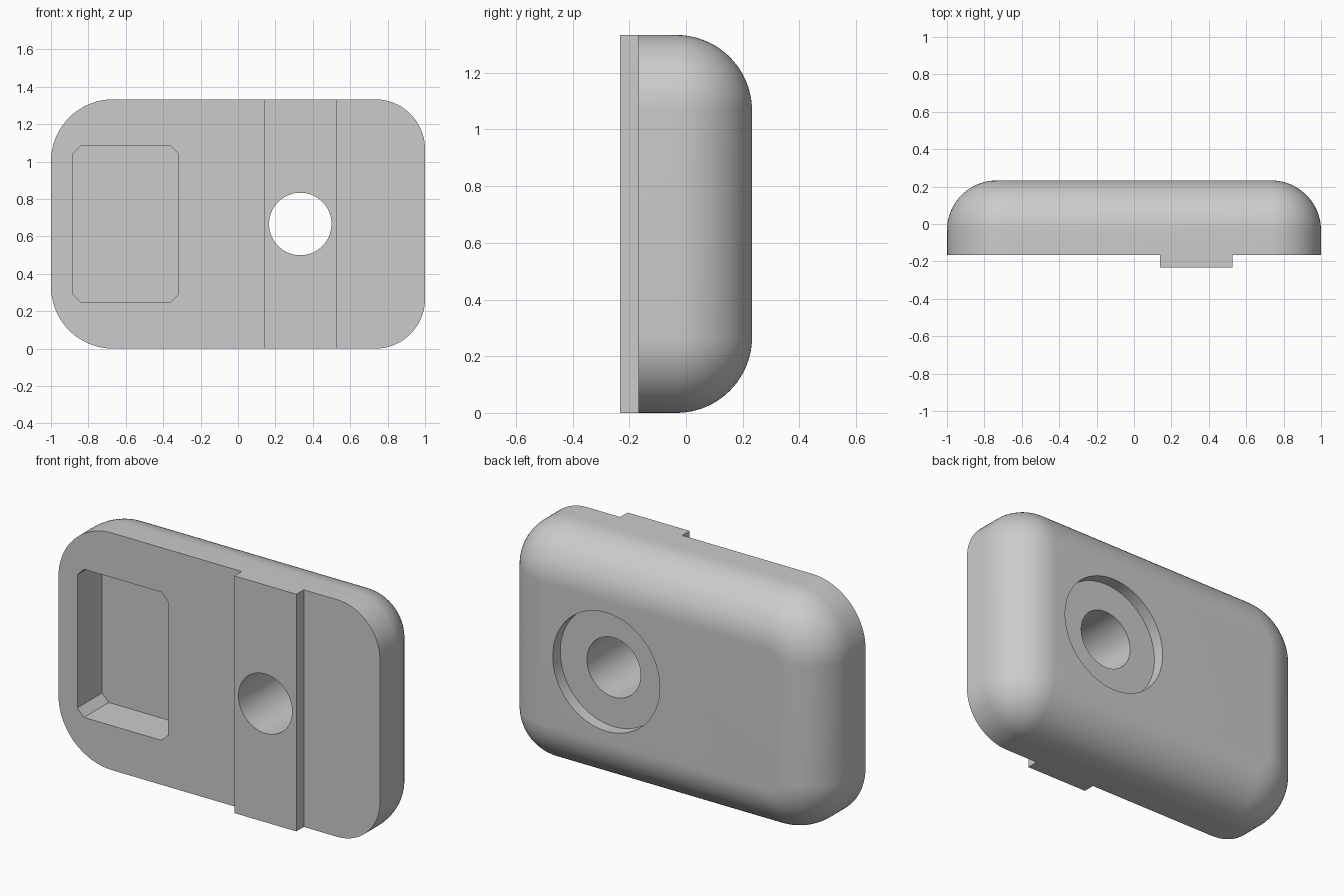
import bpy, bmesh, math
from mathutils import Vector

if "Cube" in bpy.data.objects:
    bpy.data.objects.remove(bpy.data.objects["Cube"])

HEIGHT, MID = 4 / 3, 2 / 3
FRONT, BACK, RAIL_FRONT = -0.167, 0.233, -0.233
FILLET = 0.267
R_RIGHT, R_LEFT = 0.267, 0.333
HOLE_X = 0.333

grey = bpy.data.materials.new("light_grey")
grey.use_nodes = True
colour = (0.6, 0.6, 0.6, 1)
grey.diffuse_color = colour
grey.node_tree.nodes["Principled BSDF"].inputs["Base Color"].default_value = colour


def finish(bm, name):
    bmesh.ops.recalc_face_normals(bm, faces=bm.faces)
    mesh = bpy.data.meshes.new(name)
    bm.to_mesh(mesh)
    bm.free()
    mesh.materials.append(grey)
    obj = bpy.data.objects.new(name, mesh)
    bpy.context.collection.objects.link(obj)
    return obj


def loft(name, rings):
    """Skin matching closed rings and cap both ends."""
    bm = bmesh.new()
    rows = [[bm.verts.new(p) for p in ring] for ring in rings]
    n = len(rows[0])
    for a, b in zip(rows, rows[1:]):
        for i in range(n):
            j = (i + 1) % n
            bm.faces.new((a[i], a[j], b[j], b[i]))
    bm.faces.new(rows[0])
    bm.faces.new(rows[-1])
    bmesh.ops.remove_doubles(bm, verts=bm.verts, dist=1e-5)
    return finish(bm, name)


def prism(name, outline, y0, y1):
    return loft(name, [[(x, y, z) for x, z in outline] for y in (y0, y1)])


def box_outline(x0, x1, z0, z1, c=0.0):
    """Rectangle, with chamfered corners when c is set."""
    if not c:
        return [(x0, z0), (x1, z0), (x1, z1), (x0, z1)]
    return [(x0 + c, z0), (x1 - c, z0), (x1, z0 + c), (x1, z1 - c),
            (x1 - c, z1), (x0 + c, z1), (x0, z1 - c), (x0, z0 + c)]


def circle(x, z, r, n=72):
    return [(x + r * math.cos(math.tau * i / n), z + r * math.sin(math.tau * i / n))
            for i in range(n)]


def body_ring(inset, y, steps=20):
    """Rounded outline, inset evenly from the full silhouette."""
    ring = []
    for quarter, (sx, sz) in enumerate(((1, 1), (-1, 1), (-1, -1), (1, -1))):
        full = R_RIGHT if sx > 0 else R_LEFT
        cx, cz, r = sx * (1 - full), MID + sz * (MID - full), full - inset
        for i in range(steps + 1):
            a = (quarter + i / steps) * math.pi / 2
            ring.append((cx + r * math.cos(a), y, cz + r * math.sin(a)))
    return ring


def combine(obj, other, operation):
    mod = obj.modifiers.new(other.name, "BOOLEAN")
    mod.operation, mod.object, mod.solver = operation, other, "EXACT"
    bpy.context.view_layer.objects.active = obj
    bpy.ops.object.modifier_apply(modifier=mod.name)
    bpy.data.objects.remove(other)


# Housing with a rounded back edge
rings = [body_ring(0, FRONT)]
for i in range(21):
    a = i / 20 * math.pi / 2
    rings.append(body_ring(FILLET * (1 - math.cos(a)), BACK - FILLET * (1 - math.sin(a))))
body = loft("housing", rings)

# Raised rail across the front
rail = prism("rail", box_outline(0.14, 0.526, 0, HEIGHT), RAIL_FRONT, FRONT + 0.06)
combine(body, rail, "UNION")

# Chamfered pocket, through hole and back counterbore
for cutter in (
    prism("pocket", box_outline(-0.883, -0.317, 0.25, 1.083, 0.042), -0.4, FRONT + 0.22),
    prism("hole", circle(HOLE_X, MID, 0.167), -0.4, 0.4),
    prism("counterbore", circle(HOLE_X, MID, 0.333), BACK - 0.067, 0.4),
):
    combine(body, cutter, "DIFFERENCE")

bpy.ops.object.select_all(action="DESELECT")
body.select_set(True)
bpy.context.view_layer.objects.active = body
bpy.ops.object.shade_smooth_by_angle(angle=math.radians(30))
